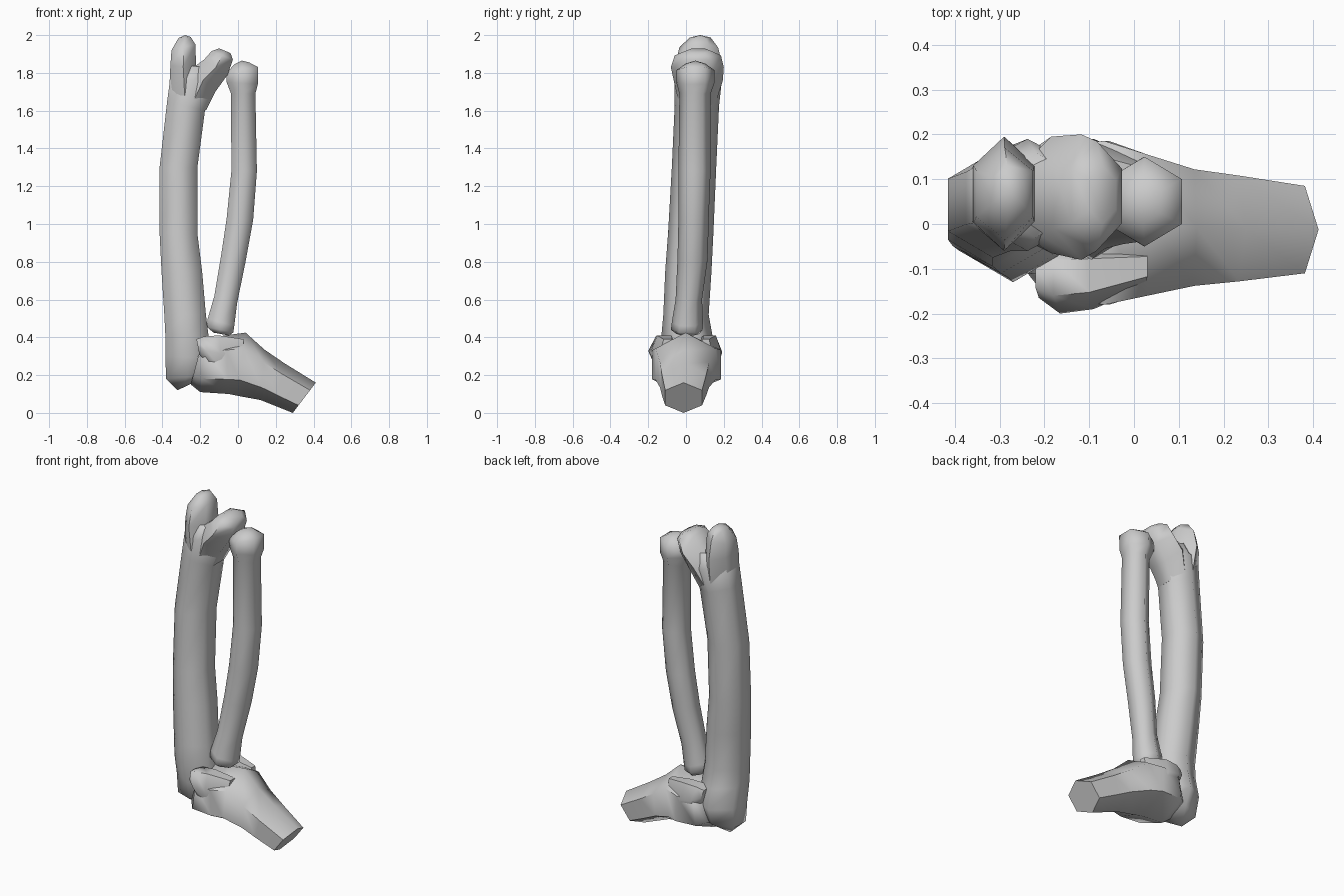
import bpy, bmesh, math
from math import cos, sin, pi
from mathutils import Vector


def loft(name, rings, start=None, tip=None, corner_on_y=True, n=6):
    """Skin n-sided rings; ring = (ax, az, bx, bz, y0, y1): two side points and depth range."""
    bm = bmesh.new()
    loops = []
    for ax, az, bx, bz, y0, y1 in rings:
        a, b = Vector((ax, 0, az)), Vector((bx, 0, bz))
        mid, half = (a + b) / 2, (b - a) / 2
        off = pi / 2 if corner_on_y else 0
        pts = [(cos(off + 2 * pi * i / n), sin(off + 2 * pi * i / n)) for i in range(n)]
        mu, mv = max(p[0] for p in pts), max(p[1] for p in pts)
        loops.append([bm.verts.new(mid + half * (u / mu)
                      + Vector((0, (y0 + y1) / 2 + (y1 - y0) / 2 * v / mv, 0))) for u, v in pts])
    for lo, hi in zip(loops, loops[1:]):
        for i in range(n):
            j = (i + 1) % n
            bm.faces.new((lo[i], lo[j], hi[j], hi[i]))
    for ring, point in ((loops[0], start), (loops[-1], tip)):
        if point:
            p = bm.verts.new(point)
            for i in range(n):
                bm.faces.new((ring[i], ring[(i + 1) % n], p))
        else:
            bm.faces.new(ring)
    bmesh.ops.recalc_face_normals(bm, faces=bm.faces)
    me = bpy.data.meshes.new(name)
    bm.to_mesh(me)
    bm.free()
    ob = bpy.data.objects.new(name, me)
    bpy.context.collection.objects.link(ob)
    bpy.ops.object.select_all(action='DESELECT')
    ob.select_set(True)
    bpy.context.view_layer.objects.active = ob
    bpy.ops.object.shade_smooth_by_angle(angle=math.radians(62))
    return ob


# Thick long bone with its flared lower joint
loft("thick_bone_shaft", [
    (-.38, .18, -.15, .20, -.09, .13),
    (-.385, .30, -.15, .29, -.11, .17),
    (-.385, .42, -.155, .40, -.13, .14),
    (-.39, .52, -.17, .52, -.12, .12),
    (-.405, .75, -.19, .75, -.11, .135),
    (-.415, .95, -.215, .95, -.095, .145),
    (-.415, 1.3, -.215, 1.3, -.075, .16),
    (-.375, 1.65, -.175, 1.60, -.06, .175),
    (-.355, 1.80, -.12, 1.72, -.06, .19),
    (-.30, 1.84, -.14, 1.83, -.03, .16),
], start=(-.32, .03, .12))

# Upper fork: rear hook and side knob
loft("upper_hook", [
    (-.365, 1.68, -.20, 1.68, -.05, .17),
    (-.358, 1.84, -.222, 1.82, -.06, .195),
    (-.352, 1.92, -.225, 1.95, -.035, .17),
    (-.315, 1.985, -.25, 1.99, .02, .13),
], tip=(-.28, .075, 2.0))
loft("upper_knob", [
    (-.30, 1.70, -.17, 1.60, -.04, .16),
    (-.25, 1.82, -.12, 1.70, -.065, .195),
    (-.18, 1.87, -.055, 1.79, -.08, .2),
    (-.14, 1.915, -.027, 1.87, -.06, .185),
    (-.10, 1.93, -.04, 1.905, .0, .13),
])

# Slender long bone
loft("slender_bone", [
    (-.13, .425, -.05, .41, -.05, .07),
    (-.165, .455, -.025, .425, -.08, .09),
    (-.16, .50, -.02, .46, -.075, .09),
    (-.125, .62, -.005, .58, -.055, .085),
    (-.09, .83, .04, .80, -.045, .115),
    (-.06, 1.03, .08, 1.02, -.04, .12),
    (-.035, 1.28, .10, 1.28, -.04, .13),
    (-.037, 1.69, .092, 1.69, -.035, .13),
    (-.06, 1.75, .105, 1.74, -.05, .15),
    (-.06, 1.80, .107, 1.83, -.05, .15),
    (-.02, 1.845, .06, 1.855, .0, .10),
], tip=(.02, .05, 1.865))

# Cut-off lower bone, flaring towards the joint
loft("cut_lower_bone", [
    (-.20, .34, -.25, .15, -.11, .14),
    (-.16, .395, -.20, .11, -.17, .18),
    (-.07, .41, -.05, .10, -.18, .185),
    (.04, .425, .0, .09, -.16, .155),
    (.14, .335, .12, .068, -.138, .122),
    (.25, .26, .19, .04, -.128, .108),
    (.412, .16, .29, .0, -.11, .085),
], corner_on_y=False)

# Rounded front and back joint knuckles
for name, y0, y1 in (("front_knuckle", -.2, -.04), ("back_knuckle", .05, .19)):
    m = .02 if y0 < 0 else -.02
    loft(name, [
        (-.22, .39, -.205, .31, y0 + .035, y1 - .03),
        (-.18, .405, -.15, .25, y0, y1),
        (-.10, .41, -.08, .22, y0 + .01, y1),
        (.03, .39, .02, .24, y0 + .04 + m, y1 - .03 + m),
    ])
